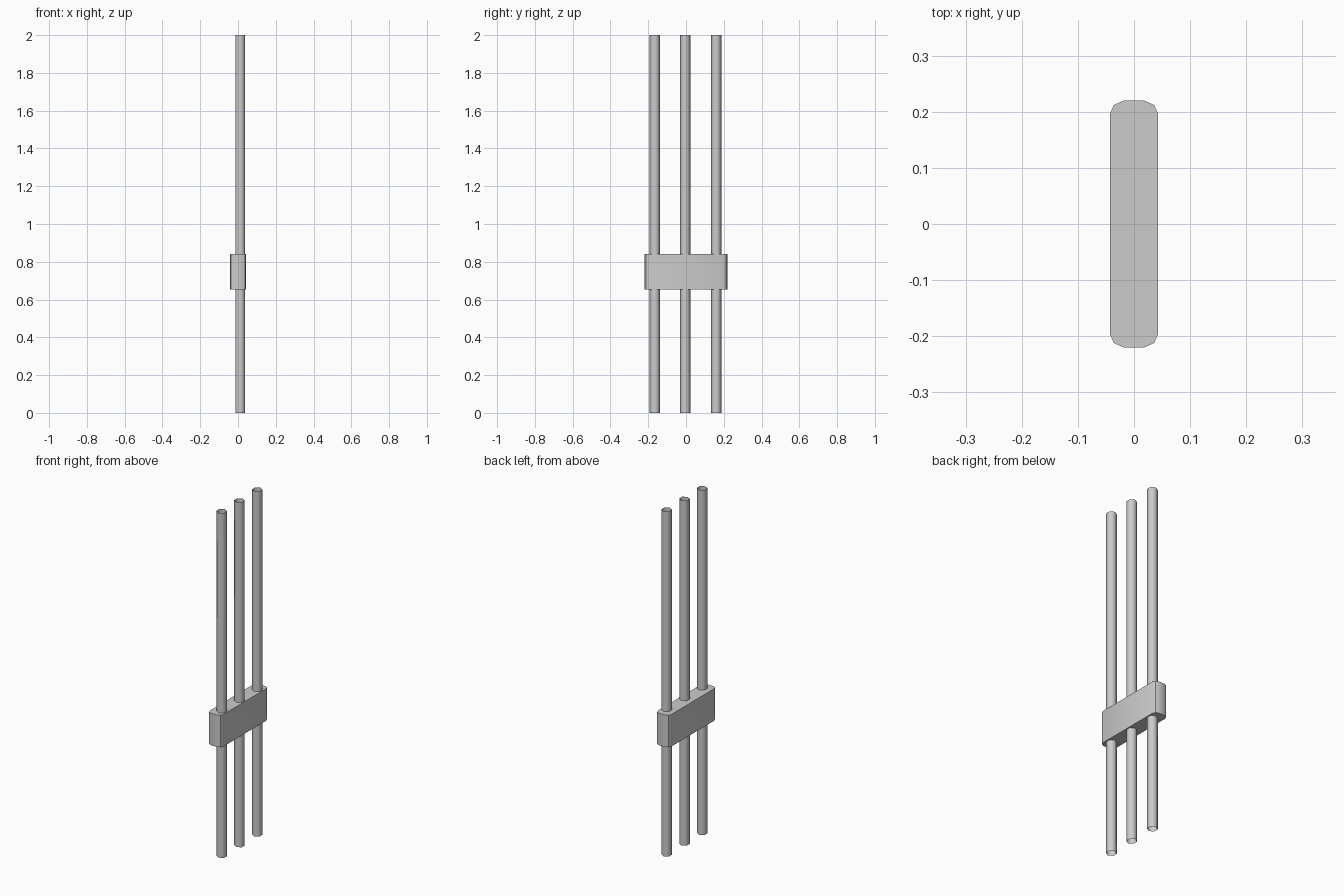
import bpy
import bmesh
from mathutils import Matrix

cube = bpy.data.objects.get("Cube")
if cube:
    bpy.data.objects.remove(cube, do_unlink=True)

grey = bpy.data.materials.new("plain_grey")
grey.use_nodes = True
colour = (0.6, 0.6, 0.6, 1)
grey.diffuse_color = colour
grey.node_tree.nodes["Principled BSDF"].inputs["Base Color"].default_value = colour


def add_object(name, bm, angle):
    bmesh.ops.recalc_face_normals(bm, faces=bm.faces)
    mesh = bpy.data.meshes.new(name)
    bm.to_mesh(mesh)
    bm.free()
    mesh.materials.append(grey)
    obj = bpy.data.objects.new(name, mesh)
    bpy.context.collection.objects.link(obj)
    bpy.ops.object.select_all(action="DESELECT")
    obj.select_set(True)
    bpy.context.view_layer.objects.active = obj
    bpy.ops.object.shade_smooth_by_angle(angle=angle)
    return obj


# Three tall open-ended tubes
for name, y in (("front_rod", -0.165), ("middle_rod", -0.004), ("back_rod", 0.16)):
    bm = bmesh.new()
    bmesh.ops.create_cone(bm, cap_ends=False, segments=6, radius1=0.028,
                          radius2=0.028, depth=2,
                          matrix=Matrix.Translation((0.012, y, 1)))
    add_object(name, bm, 1.1)

# Clamp block with rounded vertical corners
corner = [(0.043, 0.196), (0.036, 0.212), (0.018, 0.22)]
half = corner + [(-x, y) for x, y in reversed(corner)]
outline = half + [(-x, -y) for x, y in half]
bm = bmesh.new()
base = bm.faces.new([bm.verts.new((x, y, 0.654)) for x, y in outline])
top = bmesh.ops.extrude_face_region(bm, geom=[base], use_keep_orig=True)
bmesh.ops.translate(bm, vec=(0, 0, 0.186),
                    verts=[v for v in top["geom"] if isinstance(v, bmesh.types.BMVert)])
add_object("clamp_block", bm, 0.6)
